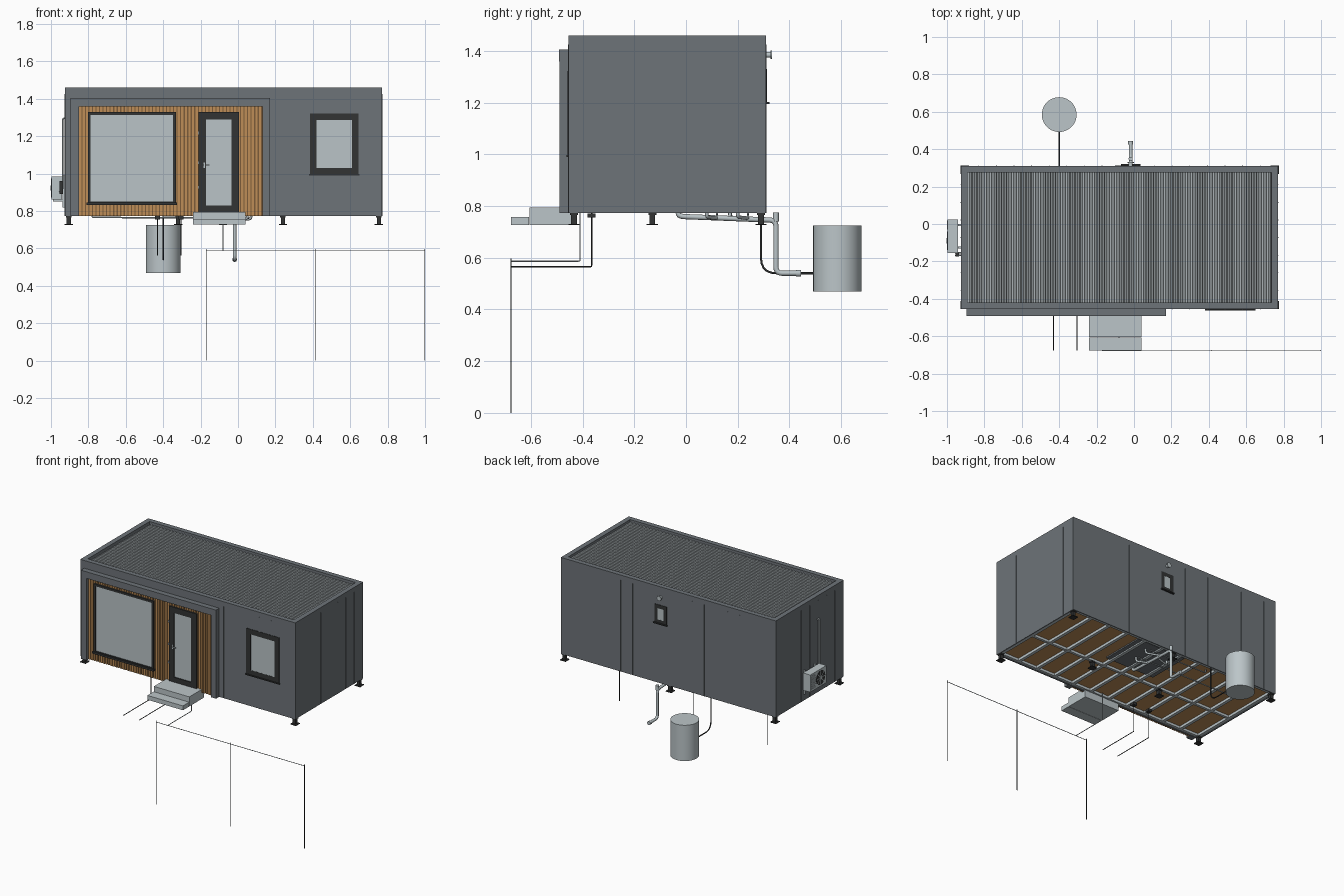
import bpy, bmesh, math
from mathutils import Vector, Matrix

if "Cube" in bpy.data.objects:
    bpy.data.objects.remove(bpy.data.objects["Cube"])


def material(name, *rgb):
    m = bpy.data.materials.new(name)
    m.use_nodes = True
    m.diffuse_color = (*rgb, 1)
    bsdf = m.node_tree.nodes["Principled BSDF"]
    bsdf.inputs["Base Color"].default_value = (*rgb, 1)
    bsdf.inputs["Roughness"].default_value = 0.7
    return m


WALL = material("wall grey", 0.155, 0.173, 0.19)
ROOF = material("roof grey", 0.40, 0.44, 0.46)
DARK = material("frame charcoal", 0.032, 0.034, 0.034)
GLASS = material("pale glass", 0.49, 0.55, 0.57)
METAL = material("light metal", 0.50, 0.56, 0.58)
WOOD = material("wood", 0.52, 0.27, 0.095)
GAP = material("wood gap", 0.20, 0.105, 0.04)


def finish(name, bm, mat):
    me = bpy.data.meshes.new(name)
    bm.to_mesh(me)
    bm.free()
    me.materials.append(mat)
    ob = bpy.data.objects.new(name, me)
    bpy.context.collection.objects.link(ob)
    return ob


def boxes(name, mat, *specs):
    """Each spec is x0, x1, y0, y1, z0, z1."""
    bm = bmesh.new()
    for x0, x1, y0, y1, z0, z1 in specs:
        m = Matrix.Translation(((x0 + x1) / 2, (y0 + y1) / 2, (z0 + z1) / 2))
        m = m @ Matrix.Diagonal((x1 - x0, y1 - y0, z1 - z0, 1))
        bmesh.ops.create_cube(bm, size=1, matrix=m)
    return finish(name, bm, mat)


def cylinder(name, mat, centre, r, depth, axis="Z", sides=32):
    bm = bmesh.new()
    turn = Vector((axis == "X", axis == "Y", axis == "Z")).to_track_quat("Z", "Y")
    bmesh.ops.create_cone(bm, cap_ends=True, segments=sides, radius1=r, radius2=r,
                          depth=depth, matrix=Matrix.Translation(centre) @ turn.to_matrix().to_4x4())
    for f in bm.faces:
        f.smooth = len(f.verts) == 4
    for e in bm.edges:
        e.smooth = not any(len(f.verts) > 4 for f in e.link_faces)
    return finish(name, bm, mat)


def pipe(name, mat, r, points, bend=0.03):
    """Swept tube with rounded corners."""
    pts = [Vector(p) for p in points]
    path = [pts[0]]
    for a, b, c in zip(pts, pts[1:], pts[2:]):
        p = b + (a - b).normalized() * min(bend, (a - b).length / 2)
        q = b + (c - b).normalized() * min(bend, (c - b).length / 2)
        for i in range(6):
            t = i / 5
            path.append(p * (1 - t) ** 2 + b * 2 * t * (1 - t) + q * t * t)
    path.append(pts[-1])
    cu = bpy.data.curves.new(name, "CURVE")
    cu.dimensions = "3D"
    cu.bevel_depth, cu.bevel_resolution, cu.use_fill_caps = r, 2, True
    sp = cu.splines.new("POLY")
    sp.points.add(len(path) - 1)
    for s, p in zip(sp.points, path):
        s.co = (*p, 1)
    tmp = bpy.data.objects.new(name + " path", cu)
    bpy.context.collection.objects.link(tmp)
    dg = bpy.context.evaluated_depsgraph_get()
    me = bpy.data.meshes.new_from_object(tmp.evaluated_get(dg))
    bpy.data.objects.remove(tmp)
    me.name = name
    me.materials.clear()
    me.materials.append(mat)
    me.polygons.foreach_set("use_smooth", [True] * len(me.polygons))
    bpy.context.collection.objects.link(bpy.data.objects.new(name, me))


def framed(name, x0, x1, z0, z1, w, wall, out):
    """Frame of four bars with a pane; out is the outer y."""
    ya, yb = sorted((wall, out))
    boxes(name + "_frame", DARK,
          (x0, x0 + w, ya, yb, z0, z1), (x1 - w, x1, ya, yb, z0, z1),
          (x0 + w, x1 - w, ya, yb, z0, z0 + w), (x0 + w, x1 - w, ya, yb, z1 - w, z1))
    mid = wall + (out - wall) * 0.7
    ya, yb = sorted((wall, mid))
    boxes(name + "_glass", GLASS, (x0 + w, x1 - w, ya, yb, z0 + w, z1 - w))


# Main shell: body, base skirt and roof rim
L, R, F, B = -0.925, 0.77, -0.455, 0.31
BASE, TOP = 0.773, 1.46


def ring(w, z0, z1):
    return [(L, R, F, F + w, z0, z1), (L, R, B - w, B, z0, z1),
            (L, L + w, F + w, B - w, z0, z1), (R - w, R, F + w, B - w, z0, z1)]


boxes("body", WALL, (L, R, F, B, 0.80, 1.425))
boxes("base_skirt", WALL, *ring(0.008, BASE, 0.80))
boxes("roof_rim", WALL, *ring(0.035, 1.425, TOP))

# Corrugated roof sheet
bm = bmesh.new()
ribs, x0, x1 = 62, L + 0.035, R - 0.035
step = (x1 - x0) / ribs
rows = []
for i in range(ribs):
    for frac, z in ((0, 1.436), (0.35, 1.436), (0.5, 1.444), (0.85, 1.444)):
        rows.append((x0 + (i + frac) * step, z))
rows.append((x1, 1.436))
pairs = [[bm.verts.new((x, y, z)) for y in (F + 0.035, B - 0.035)] for x, z in rows]
for a, b in zip(pairs, pairs[1:]):
    bm.faces.new((a[0], b[0], b[1], a[1]))
finish("roof_sheet", bm, ROOF)

# Wall seams
s, d, zt, pitch = 0.002, 0.0015, 1.425, 0.094
cx, cy = (L + R) / 2, (F + B) / 2
seams = []
for k in range(-8, 9):
    x = cx + k * pitch
    seams.append((x - s, x + s, B, B + d, BASE, zt))
    if x > 0.18:
        seams.append((x - s, x + s, F - d, F, BASE, zt))
for k in range(-3, 4):
    y = cy + k * pitch
    seams += [(L - d, L, y - s, y + s, BASE, zt), (R, R + d, y - s, y + s, BASE, zt)]
boxes("wall_seams", WALL, *seams)

# Portal surround with timber cladding
boxes("portal", WALL, (-0.895, -0.85, -0.49, F, BASE, 1.358),
      (0.13, 0.17, -0.49, F, BASE, 1.358), (-0.895, 0.17, -0.492, F, 1.358, 1.405))
boxes("cladding_back", GAP, (-0.85, 0.13, F - 0.004, F, BASE, 1.358))
slats, w = 52, 0.98 / 52
boxes("cladding_slats", WOOD, *[(-0.85 + i * w, -0.85 + i * w + 0.013, F - 0.012, F,
                                 BASE, 1.358) for i in range(slats)])

# Windows and door
framed("large_window", -0.803, -0.332, 0.835, 1.328, 0.015, F, -0.478)
boxes("large_window_sill", DARK, (-0.81, -0.325, -0.487, F, 0.832, 0.846))
framed("door", -0.211, 0.006, 0.79, 1.328, 0.04, F, -0.478)
boxes("door_handle", METAL, (-0.184, -0.176, -0.482, -0.476, 1.03, 1.06),
      (-0.184, -0.152, -0.488, -0.482, 1.042, 1.048))
boxes("door_hinges", METAL, *[(-0.215, -0.208, -0.481, -0.47, z, z + 0.014)
                              for z in (0.92, 1.05, 1.21)])
framed("side_window", 0.385, 0.645, 0.995, 1.322, 0.036, F, F - 0.003)
boxes("side_window_sill", DARK, (0.38, 0.65, -0.463, F, 0.99, 0.998))
framed("rear_window", -0.067, 0.031, 1.197, 1.33, 0.026, B, B + 0.003)
boxes("rear_window_sill", DARK, (-0.07, 0.034, B, B + 0.012, 1.194, 1.202))
cylinder("rear_vent_pipe", METAL, (-0.018, 0.32, 1.385), 0.011, 0.02, "Y", 16)
cylinder("rear_vent_cap", METAL, (-0.018, 0.329, 1.385), 0.017, 0.006, "Y", 16)

# Entrance steps
boxes("steps", METAL, (-0.24, 0.04, -0.605, -0.44, 0.727, 0.795),
      (-0.24, 0.04, -0.677, -0.607, 0.727, 0.758))

# Floor underside: boards, joists and wet-room tray
boxes("floor_boards", WOOD, (L + 0.008, R - 0.008, F + 0.008, B - 0.008, 0.794, 0.802))
joists = [(x - 0.011, x + 0.011, F + 0.008, B - 0.008, 0.776, 0.795)
          for x in [L + 0.02 + i * (R - L - 0.04) / 11 for i in range(12)]]
joists += [(L + 0.008, R - 0.008, y - 0.009, y + 0.009, 0.777, 0.795)
           for y in (F + 0.018, -0.13, B - 0.018)]
boxes("floor_joists", METAL, *joists)
boxes("wet_room_tray", WALL, (-0.2, 0.19, -0.05, 0.27, 0.785, 0.795))

# Adjustable feet
feet = []
for x, y in ((L + 0.02, F + 0.022), (R - 0.017, F + 0.022), (L + 0.02, B - 0.02),
             (R - 0.017, B - 0.02), (-0.08, B - 0.02), (-0.32, -0.13), (0.24, -0.13)):
    feet += [(x - 0.011, x + 0.011, y - 0.011, y + 0.011, 0.731, 0.78),
             (x - 0.022, x + 0.022, y - 0.022, y + 0.022, 0.726, 0.731),
             (x - 0.015, x + 0.015, y - 0.015, y + 0.015, 0.766, 0.776)]
boxes("feet", DARK, *feet)

# Storage tank and its feed
cylinder("tank", METAL, (-0.4, 0.585, 0.597), 0.093, 0.255, sides=48)
pipe("tank_feed", DARK, 0.004, [(-0.4, 0.5, 0.54), (-0.4, 0.29, 0.54), (-0.4, 0.29, 0.78)], 0.06)

# Drain and supply pipes below the floor
pipe("drain", METAL, 0.010, [(-0.018, -0.03, 0.785), (-0.018, -0.03, 0.76), (-0.018, 0.348, 0.745),
                             (-0.018, 0.348, 0.54), (-0.018, 0.44, 0.54)], 0.025)
cylinder("drain_stack", METAL, (-0.018, 0.348, 0.757), 0.011, 0.035, sides=16)
cylinder("drain_collar", METAL, (-0.018, 0.435, 0.54), 0.013, 0.02, "Y", 16)
for i, (x, y) in enumerate(((0.07, 0.2), (-0.13, 0.17), (0.05, 0.08))):
    pipe(f"drain_branch_{i}", METAL, 0.007,
         [(x, y, 0.79), (x, y, 0.757), (-0.018, y + 0.04, 0.753)], 0.015)
for i, y in enumerate((0.12, 0.24)):
    pipe(f"supply_pipe_{i}", METAL, 0.004,
         [(-0.78 + i * 0.38, y, 0.79), (-0.78 + i * 0.38, y, 0.766), (0.06, y, 0.762)], 0.01)

# Service cables and ground wire
for side, x in (("right", -0.43), ("left", -0.305)):
    pipe(f"service_cable_{side}", DARK, 0.0025,
         [(x, -0.365, 0.78), (x, -0.365, 0.565), (x, -0.677, 0.565)], 0.005)
    boxes(f"service_box_{side}", DARK, (x - 0.014, x + 0.014, -0.38, -0.35, 0.755, 0.772))
pipe("ground_wire", METAL, 0.0025, [(-0.08, -0.41, 0.785), (-0.08, -0.41, 0.587),
                                    (-0.08, -0.677, 0.587)], 0.005)
boxes("ground_rail", METAL, (-0.17, 1.0, -0.6785, -0.6755, 0.5855, 0.5885))
boxes("ground_rods", DARK, *[(x - 0.002, x + 0.002, -0.679, -0.675, 0, 0.597)
                             for x in (-0.17, 0.413, 0.998)])

# Heat pump on the end wall
boxes("heat_pump", METAL, (-0.998, -0.94, -0.155, 0.025, 0.862, 0.985))
boxes("heat_pump_bracket", METAL, *[(-0.99, L, y, y + 0.01, 0.852, 0.862) for y in (-0.13, -0.01)],
      *[(-0.937, L, y, y + 0.01, 0.82, 0.99) for y in (-0.13, -0.01)])
cylinder("heat_pump_fan", DARK, (-0.998, -0.09, 0.923), 0.05, 0.004, "X")
cylinder("heat_pump_fan_hub", METAL, (-1.0, -0.09, 0.923), 0.014, 0.004, "X", 16)
bm = bmesh.new()
for i in range(4):
    spin = Matrix.Rotation(math.radians(45 * i), 4, "X")
    bmesh.ops.create_cube(bm, size=1, matrix=Matrix.Translation((-1.0, -0.09, 0.923)) @ spin
                          @ Matrix.Diagonal((0.002, 0.1, 0.005, 1)))
finish("heat_pump_grille", bm, METAL)
boxes("heat_pump_louvres", METAL, *[(-1.001, -0.997, -0.03, 0.018, z, z + 0.005)
                                    for z in [0.877 + 0.013 * i for i in range(8)]])
for i, y in enumerate((-0.155, -0.168)):
    pipe(f"refrigerant_line_{i}", METAL, 0.004,
         [(-0.955, y, 0.90), (-0.938, y, 0.91), (-0.938, y, 1.295), (-0.92, y, 1.295)], 0.012)
boxes("heat_pump_valves", DARK, (-0.955, -0.935, -0.175, -0.155, 0.89, 0.96))
